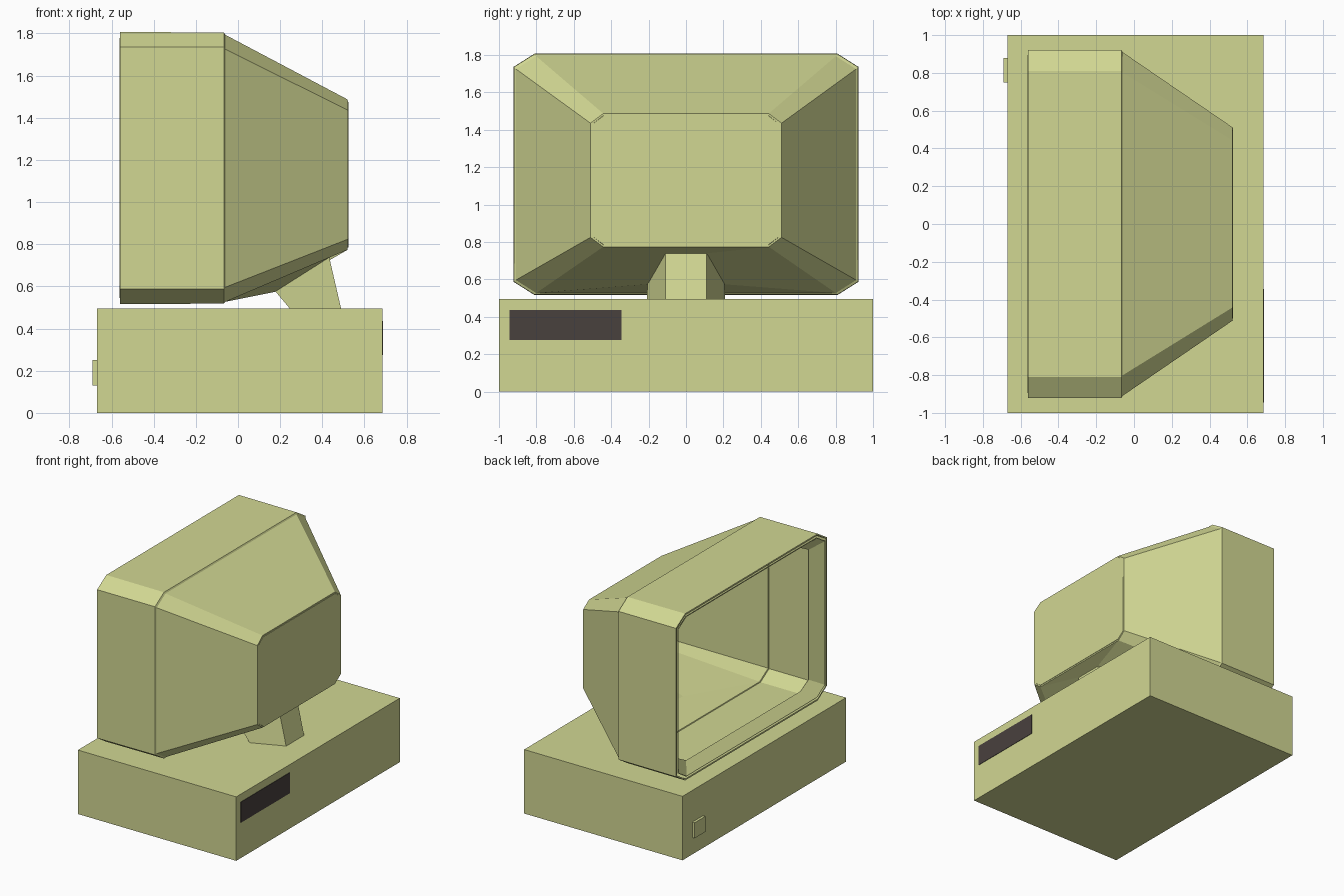
import bpy
import bmesh

cube = bpy.data.objects.get("Cube")
if cube:
    bpy.data.objects.remove(cube, do_unlink=True)


def material(name, rgb):
    mat = bpy.data.materials.new(name)
    mat.use_nodes = True
    color = (*rgb, 1)
    mat.diffuse_color = color
    mat.node_tree.nodes["Principled BSDF"].inputs["Base Color"].default_value = color
    return mat


beige = material("aged beige plastic", (0.64, 0.68, 0.29))
charcoal = material("charcoal", (0.066, 0.052, 0.048))


def finish(name, bm, mat):
    mesh = bpy.data.meshes.new(name)
    bm.to_mesh(mesh)
    bm.free()
    mesh.materials.append(mat)
    obj = bpy.data.objects.new(name, mesh)
    bpy.context.collection.objects.link(obj)
    return obj


def box(name, low, high, mat):
    bm = bmesh.new()
    bmesh.ops.create_cube(bm, size=1)
    for v in bm.verts:
        v.co = [(a + b) / 2 + c * (b - a) for a, b, c in zip(low, high, v.co)]
    return finish(name, bm, mat)


def ring(bm, x, half, low, high, cut_y, cut_z):
    """Rectangle with cut corners, across x; its first edge is the bottom one."""
    outline = [(-half + cut_y, low), (half - cut_y, low),
               (half, low + cut_z), (half, high - cut_z),
               (half - cut_y, high), (-half + cut_y, high),
               (-half, high - cut_z), (-half, low + cut_z)]
    return [bm.verts.new((x, y, z)) for y, z in outline]


def bridge(bm, a, b, skip_bottom=False):
    """Join two rings, the second one further along +x, facing outward."""
    for i in range(len(a)):
        if i or not skip_bottom:
            j = (i + 1) % len(a)
            bm.faces.new((a[j], a[i], b[i], b[j]))


# Computer case with its power button and rear vent
box("computer_case", (-0.67, -1, 0), (0.685, 1, 0.495), beige)
box("power_button", (-0.69, 0.75, 0.13), (-0.66, 0.88, 0.25), beige)
box("rear_vent", (0.683, -0.945, 0.275), (0.688, -0.345, 0.435), charcoal)

# Hollow monitor housing: straight front, small seam step, tapered back
stand_top = [(0.17, -0.205, 0.585), (0.17, 0.205, 0.585),
             (0.43, 0.11, 0.75), (0.43, -0.11, 0.75)]
bm = bmesh.new()
front = ring(bm, -0.56, 0.912, 0.528, 1.795, 0.105, 0.065)
seam = ring(bm, -0.073, 0.912, 0.528, 1.795, 0.105, 0.065)
step = ring(bm, -0.07, 0.904, 0.534, 1.787, 0.105, 0.065)
back = ring(bm, 0.523, 0.5, 0.785, 1.475, 0.06, 0.045)
bridge(bm, front, seam)
bridge(bm, seam, step)
bridge(bm, step, back, skip_bottom=True)
bm.faces.new(back)

# Housing underside, drawn down to meet the stand
p = [bm.verts.new(co) for co in stand_top]
under = [step[0], step[1], back[1], back[0]]
for i in range(4):
    j = (i + 1) % 4
    bm.faces.new((under[j], under[i], p[i], p[j]))
bm.faces.new(p[::-1])
housing = finish("monitor_housing", bm, beige)
wall = housing.modifiers.new("wall", "SOLIDIFY")
wall.thickness = 0.012
wall.offset = -1

# Screen surround sloping inward from the front rim
bm = bmesh.new()
outer = ring(bm, -0.558, 0.898, 0.542, 1.781, 0.1, 0.062)
inner = ring(bm, -0.486, 0.8, 0.607, 1.725, 0.1, 0.055)
bridge(bm, outer, inner)
bmesh.ops.reverse_faces(bm, faces=bm.faces[:])
surround = finish("screen_surround", bm, beige)
lip = surround.modifiers.new("wall", "SOLIDIFY")
lip.thickness = 0.006
lip.offset = -1

# Wedge-shaped stand
bm = bmesh.new()
foot = [bm.verts.new((x, y, 0.49)) for x, y in
        [(0.25, -0.21), (0.25, 0.21), (0.49, 0.11), (0.49, -0.11)]]
head = [bm.verts.new(co) for co in stand_top]
for i in range(4):
    j = (i + 1) % 4
    bm.faces.new((foot[i], foot[j], head[j], head[i]))
bm.faces.new(foot)
bm.faces.new(head[::-1])
bmesh.ops.recalc_face_normals(bm, faces=bm.faces[:])
finish("stand", bm, beige)
